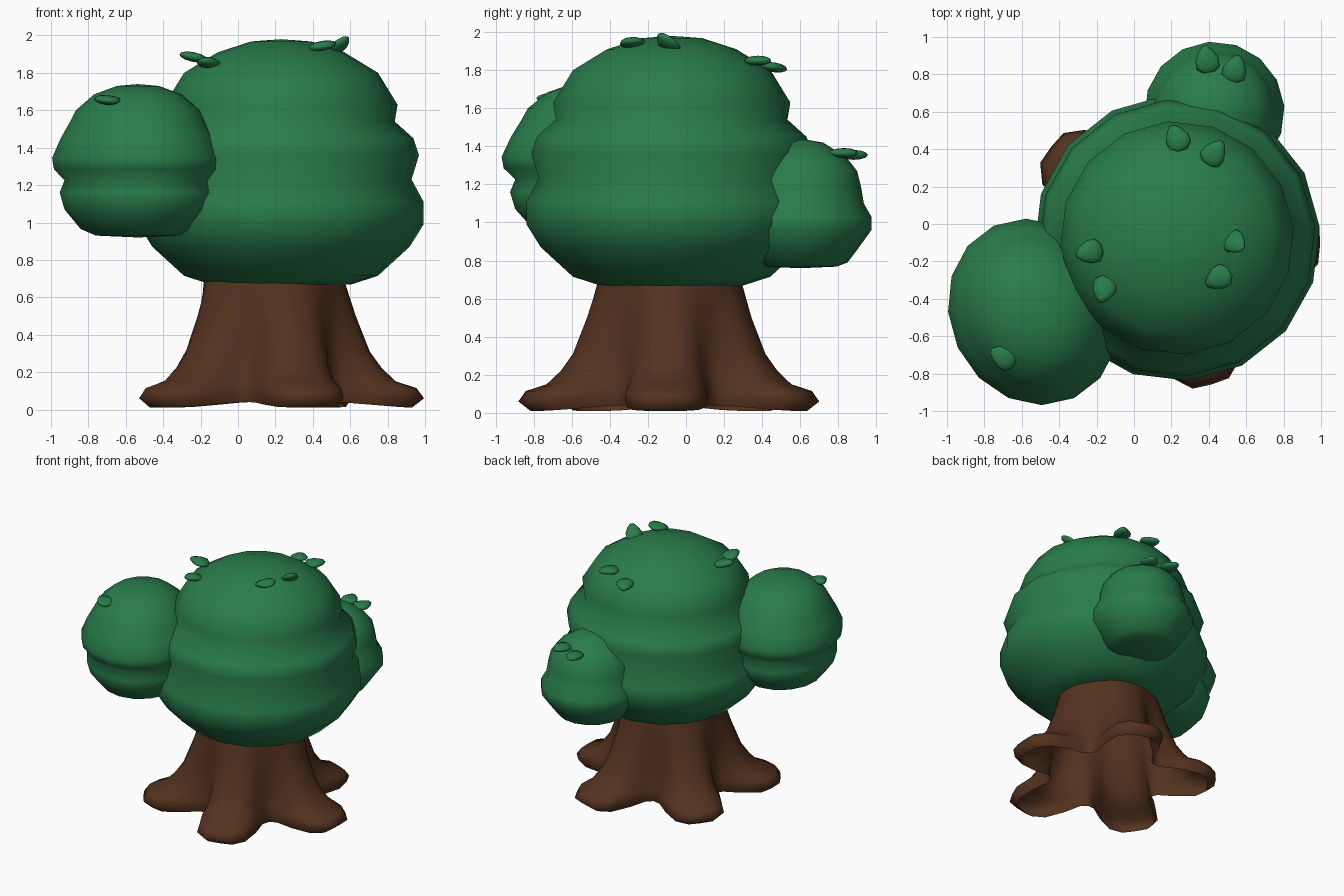
import bpy, bmesh
from math import sin, cos, pi, radians
from mathutils import Matrix, Vector

if "Cube" in bpy.data.objects:
    bpy.data.objects.remove(bpy.data.objects["Cube"])


def material(name, rgb):
    mat = bpy.data.materials.new(name)
    mat.use_nodes = True
    mat.diffuse_color = (*rgb, 1)
    bsdf = mat.node_tree.nodes["Principled BSDF"]
    bsdf.inputs["Base Color"].default_value = (*rgb, 1)
    bsdf.inputs["Roughness"].default_value = 0.9
    return mat


green = material("leaf green", (0.022, 0.205, 0.07))
brown = material("bark brown", (0.088, 0.032, 0.013))


def finish(bm, name, mat):
    mesh = bpy.data.meshes.new(name)
    bm.to_mesh(mesh)
    bm.free()
    mesh.materials.append(mat)
    mesh.shade_smooth()
    obj = bpy.data.objects.new(name, mesh)
    bpy.context.collection.objects.link(obj)
    return obj


def bridge(bm, rings):
    """Join stacked rings, listed from the bottom up, with quads."""
    for low, high in zip(rings, rings[1:]):
        n = len(low)
        for i in range(n):
            j = (i + 1) % n
            bm.faces.new((low[i], low[j], high[j], high[i]))


def foliage(name, center, profile, turn, stretch_y=1.0, sides=16):
    """Sweep a (radius, height) profile into a closed tiered clump, turned in degrees."""
    bm = bmesh.new()
    rings = []
    for r, z in profile[1:-1]:
        angles = [2 * pi * i / sides for i in range(sides)]
        rings.append([bm.verts.new((r * cos(a), r * stretch_y * sin(a), z))
                      for a in angles])
    bridge(bm, rings)
    bottom = bm.verts.new((0, 0, profile[0][1]))
    top = bm.verts.new((0, 0, profile[-1][1]))
    for i in range(sides):
        j = (i + 1) % sides
        bm.faces.new((bottom, rings[0][j], rings[0][i]))
        bm.faces.new((top, rings[-1][i], rings[-1][j]))
    bm.transform(Matrix.Translation((*center, 0)) @ Matrix.Rotation(radians(turn), 4, "Z"))
    return finish(bm, name, green)


# Foliage clumps
foliage("main_canopy", (0.23, -0.075), [
    (0, 0.655), (0.38, 0.67), (0.52, 0.715), (0.69, 0.87), (0.765, 0.99),
    (0.765, 1.11), (0.70, 1.23), (0.74, 1.36), (0.71, 1.45), (0.61, 1.54),
    (0.625, 1.63), (0.52, 1.80), (0.34, 1.91), (0.16, 1.968), (0, 1.98)], 4.5)
foliage("front_clump", (-0.535, -0.47), [
    (0, 0.92), (0.22, 0.93), (0.30, 0.965), (0.385, 1.07), (0.41, 1.16),
    (0.385, 1.225), (0.44, 1.285), (0.45, 1.345), (0.405, 1.45), (0.355, 1.54),
    (0.325, 1.60), (0.23, 1.685), (0.11, 1.73), (0, 1.74)], 25, 1.13)
foliage("back_clump", (0.43, 0.6), [
    (0, 0.76), (0.19, 0.768), (0.25, 0.79), (0.31, 0.87), (0.375, 0.96),
    (0.375, 1.03), (0.335, 1.10), (0.32, 1.19), (0.30, 1.27), (0.24, 1.345),
    (0.12, 1.42), (0, 1.44)], 4.5)


# Hollow trunk flaring into five evenly spaced roots
def root_weight(angle):
    step = radians(72)
    d = abs((angle - radians(-2) + step / 2) % step - step / 2)
    t = min(max((d - radians(8)) / radians(25), 0), 1)
    return 1 - t * t * (3 - 2 * t)


# (root radius, root height, valley radius, valley height)
trunk_rows = [
    (0.74, 0.01, 0.41, 0.04), (0.805, 0.06, 0.42, 0.08), (0.765, 0.115, 0.415, 0.13),
    (0.655, 0.15, 0.41, 0.18), (0.58, 0.22, 0.40, 0.25), (0.515, 0.31, 0.395, 0.35),
    (0.44, 0.50, 0.385, 0.50), (0.385, 0.67, 0.375, 0.67), (0.35, 0.80, 0.35, 0.80)]
bm = bmesh.new()
rings = []
for rr, rz, vr, vz in trunk_rows:
    ring = []
    for i in range(50):
        a = 2 * pi * i / 50 + radians(-2)
        w = root_weight(a)
        r, z = vr + (rr - vr) * w, vz + (rz - vz) * w
        ring.append(bm.verts.new((0.19 + r * cos(a), -0.085 + r * sin(a), z)))
    rings.append(ring)
bridge(bm, rings)
finish(bm, "trunk", brown)


# Small loose leaves: flattened buds that narrow toward the tip
def leaf(name, pos, heading, tilt):
    bm = bmesh.new()
    bmesh.ops.create_uvsphere(bm, u_segments=10, v_segments=6, radius=1)
    for v in bm.verts:
        v.co.y *= 1 - 0.4 * v.co.x
    turn = (Matrix.Translation(pos) @ Matrix.Rotation(heading, 4, "Z")
            @ Matrix.Rotation(-tilt, 4, "Y"))
    bm.transform(turn @ Matrix.Diagonal((0.078, 0.063, 0.026, 1)))
    return finish(bm, name, green)


leaves = [
    ((0.23, 0.46, 1.815), 115, -8), ((0.43, 0.38, 1.85), 55, 0),
    ((-0.24, -0.15, 1.885), 195, 12), ((-0.16, -0.35, 1.855), 255, 12),
    ((0.54, -0.10, 1.945), -40, 38), ((0.45, -0.29, 1.945), 210, -10),
    ((-0.70, -0.71, 1.655), 150, 5),
    ((0.39, 0.88, 1.355), 100, 0), ((0.54, 0.83, 1.365), 75, 0)]
for n, (pos, heading, tilt) in enumerate(leaves, 1):
    leaf(f"leaf_{n}", Vector(pos), radians(heading), radians(tilt))
